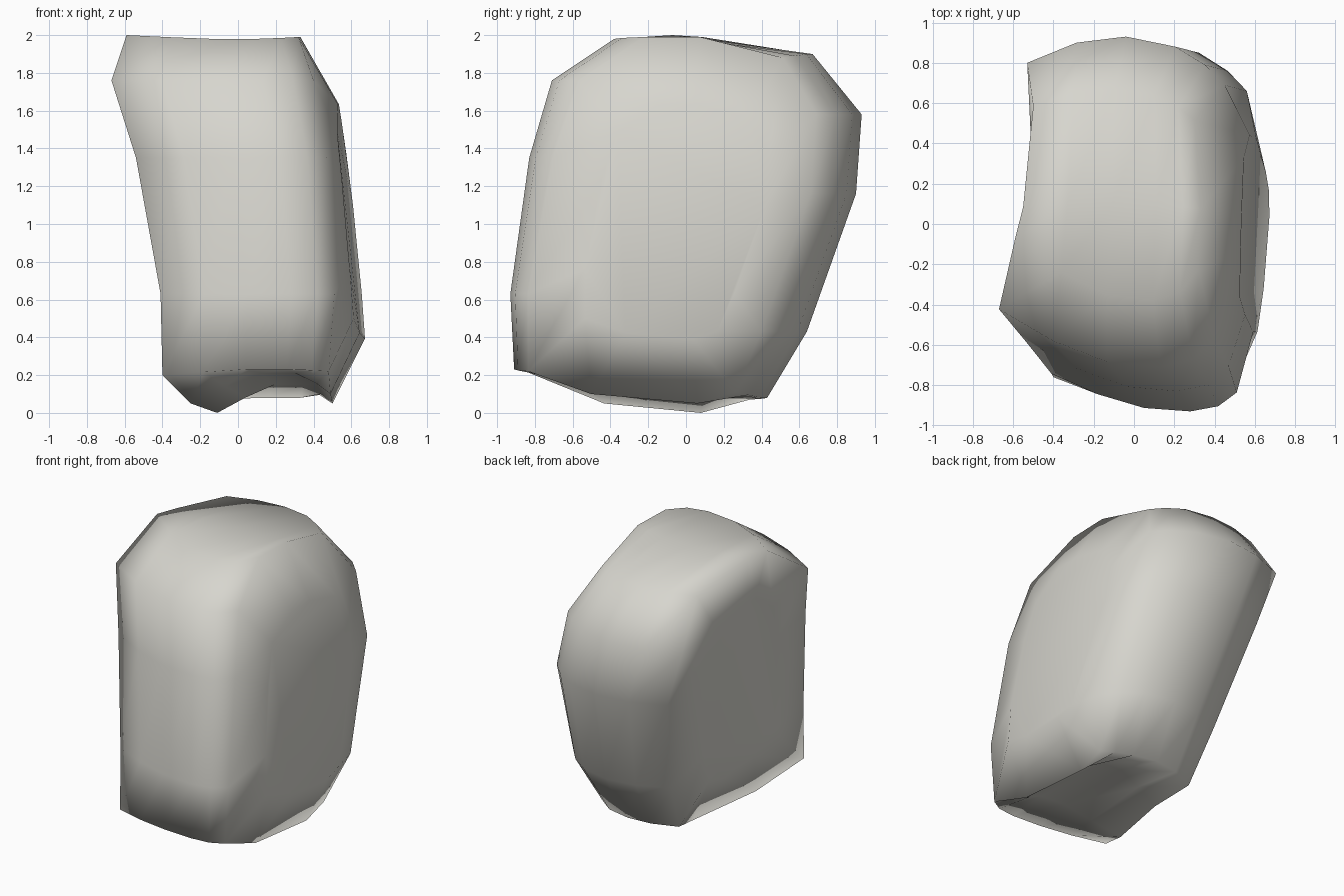
import bpy, bmesh

if "Cube" in bpy.data.objects:
    bpy.data.objects.remove(bpy.data.objects["Cube"])

# Side outline: y, z, left x, right x, trough lift, right rim lift
OUTLINE = [
    (-0.38, 2.00, -0.59, 0.32, -0.02, -0.01), (0.10, 1.99, -0.55, 0.33, -0.02, 0.0),
    (0.67, 1.90, -0.50, 0.30, 0.0, -0.02), (0.93, 1.58, -0.53, 0.45, 0.0, 0.0),
    (0.90, 1.16, -0.39, 0.56, 0.0, 0.0), (0.64, 0.43, -0.24, 0.61, 0.0, 0.0),
    (0.43, 0.07, -0.18, 0.50, 0.01, 0.04), (0.10, 0.00, -0.11, 0.50, 0.15, 0.05),
    (-0.57, 0.05, -0.25, 0.49, 0.16, 0.05), (-0.91, 0.20, -0.40, 0.48, 0.03, 0.02),
    (-0.93, 0.63, -0.41, 0.51, 0.0, 0.0), (-0.83, 1.35, -0.54, 0.47, 0.0, 0.0),
    (-0.71, 1.76, -0.67, 0.40, 0.0, 0.0),
]

# Layers across the thickness: position, front inset, back inset, trough share, right share
LAYERS = [(0.0, 0.22, 0.13, 0.0, 0.0), (0.25, 0.10, 0.03, 0.55, 0.0),
          (0.5, 0.02, 0.0, 1.0, 0.0), (0.75, 0.0, 0.05, 1.0, 0.0),
          (0.9, 0.03, 0.14, 0.5, 0.5), (1.0, 0.11, 0.24, 0.0, 1.0)]

bm = bmesh.new()
rings = []
for t, front, back, trough, side in LAYERS:
    ring = []
    for y, z, xl, xr, lift, rim in OUTLINE:
        if y < -0.2:
            inset = front * (0.6 + 0.4 * z)
        else:
            inset = -back * min(1, max(0, y) / 0.6) * (0.65 if z > 1.8 else 1)
        ring.append(bm.verts.new((xl + (xr - xl) * t, y + inset,
                                  z + lift * trough + rim * side)))
    rings.append(ring)


def inner_ring(rim, scale, x_at):
    """Shrunken ring inside a side face, following its slope."""
    ring = []
    for v in rim:
        y, z = v.co.y * scale, 1 + (v.co.z - 1) * scale
        ring.append(bm.verts.new((x_at(y, z), y, z)))
    return ring


# Hollow left side and bulging right side
left = inner_ring(rings[0], 0.65, lambda y, z: -0.28 - 0.145 * z)
right = inner_ring(rings[-1], 0.64, lambda y, z: 0.69 - 0.03 * z - 0.04 * z * z
                   - 0.12 * max(0, -y - 0.1))
rings = [left] + rings + [right]

n = len(OUTLINE)
for a, b in zip(rings, rings[1:]):
    for i in range(n):
        j = (i + 1) % n
        bm.faces.new((a[i], a[j], b[j], b[i]))
bm.faces.new(left)
bm.faces.new(right)
bmesh.ops.recalc_face_normals(bm, faces=bm.faces)
for f in bm.faces:
    f.smooth = True

mesh = bpy.data.meshes.new("stone_block")
bm.to_mesh(mesh)
bm.free()
mesh.set_sharp_from_angle(angle=1.75)  # keep only the sharpest lower rims crisp
stone = bpy.data.objects.new("stone_block", mesh)
bpy.context.collection.objects.link(stone)

# Stone colour
mat = bpy.data.materials.new("warm_grey")
mat.diffuse_color = (0.68, 0.67, 0.62, 1)
mat.use_nodes = True
mat.node_tree.nodes["Principled BSDF"].inputs["Base Color"].default_value = mat.diffuse_color
mesh.materials.append(mat)
